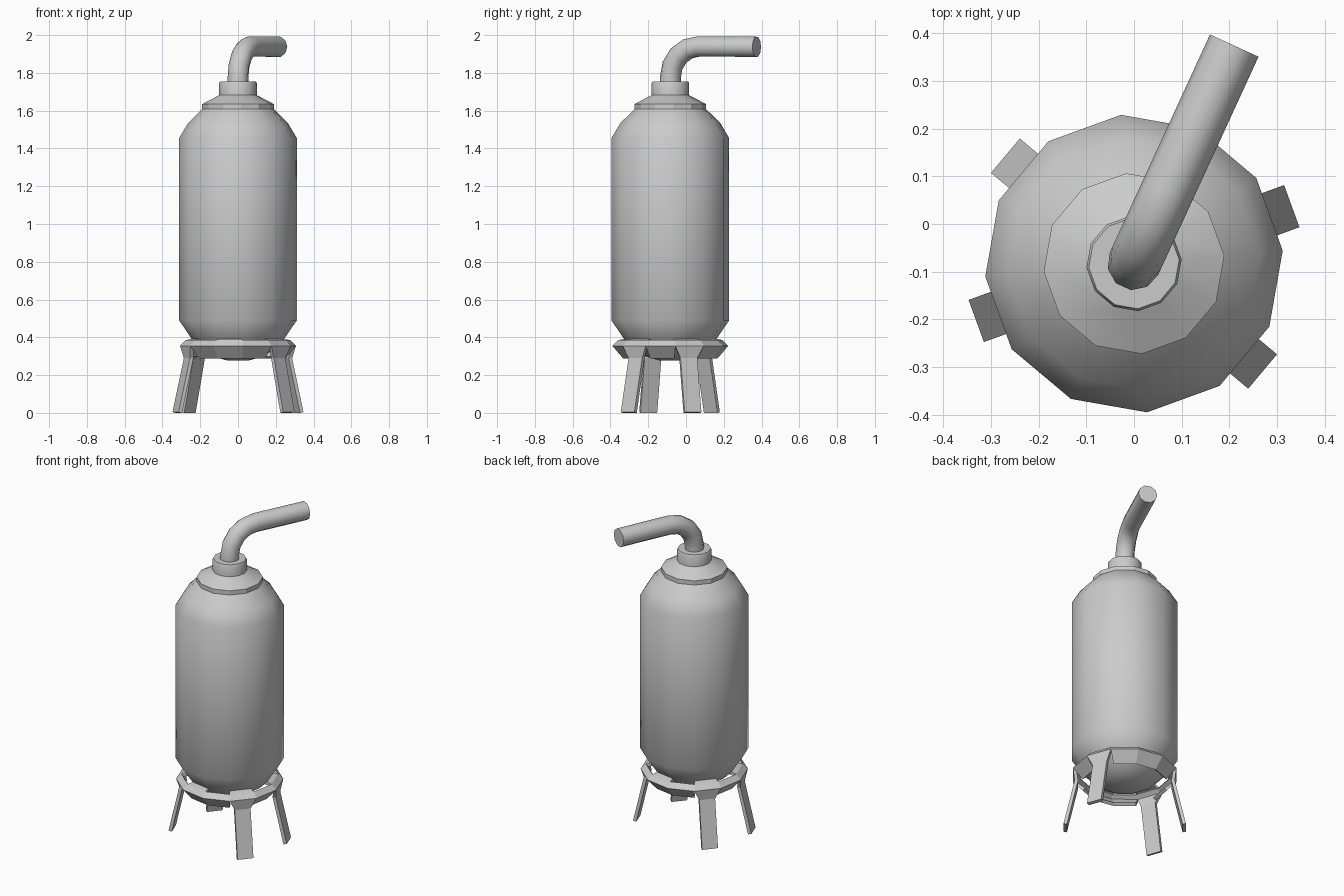
import bpy, bmesh, math
from math import cos, sin, radians
from mathutils import Vector

if "Cube" in bpy.data.objects:
    bpy.data.objects.remove(bpy.data.objects["Cube"])

CY = -0.083          # y of the tank axis
N = 12               # sides of the round parts
OFF = radians(5)     # rotation of the 12 sides


def finish(name, bm, angle=None):
    me = bpy.data.meshes.new(name)
    bm.to_mesh(me)
    bm.free()
    ob = bpy.data.objects.new(name, me)
    bpy.context.collection.objects.link(ob)
    if angle:
        bpy.ops.object.select_all(action='DESELECT')
        ob.select_set(True)
        bpy.context.view_layer.objects.active = ob
        bpy.ops.object.shade_smooth_by_angle(angle=radians(angle))
    return ob


def skin(name, rings, angle):
    """Join equal-length rings of points into a closed tube."""
    bm = bmesh.new()
    loops = [[bm.verts.new(p) for p in r] for r in rings]
    n = len(loops[0])
    for a, b in zip(loops, loops[1:]):
        for i in range(n):
            j = (i + 1) % n
            bm.faces.new((a[i], a[j], b[j], b[i]))
    bm.faces.new(loops[0][::-1])
    bm.faces.new(loops[-1])
    bmesh.ops.recalc_face_normals(bm, faces=bm.faces)
    return finish(name, bm, angle)


def polar(r, a, z):
    return Vector((r * cos(a), CY + r * sin(a), z))


def lathe(name, profile, angle=35):
    return skin(name, [[polar(r, OFF + i * math.tau / N, z) for i in range(N)]
                       for r, z in profile], angle)


# Tank body with domed ends
lathe("tank", [(0.06, 0.278), (0.13, 0.298), (0.195, 0.338), (0.242, 0.385),
               (0.313, 0.49), (0.313, 1.455), (0.265, 1.535), (0.19, 1.608)])
# Stepped lid and pipe collar
lathe("lid", [(0.19, 1.605), (0.19, 1.635), (0.10, 1.682)], 28)
lathe("collar", [(0.10, 1.675), (0.10, 1.745), (0.095, 1.755), (0.05, 1.755)])

# Bent outlet pipe: rises, sweeps a quarter turn, then runs level
heading = Vector((cos(radians(65.3)), sin(radians(65.3)), 0))
side = Vector((heading.y, -heading.x, 0))
BEND, R = 0.165, 0.056
path = [(0, 1.70, 0)]
path += [(BEND - BEND * cos(t), 1.775 + BEND * sin(t), t)
         for t in (radians(22.5 * k) for k in range(5))]
path += [(0.503, 1.938, math.pi / 2)]
rings = []
for s, z, t in path:
    up = Vector((0, 0, 1)) * sin(t) - heading * cos(t)
    c = Vector((0, CY, z)) + heading * s
    rings.append([c + R * (cos(a) * side + sin(a) * up)
                  for a in (math.tau * i / 10 for i in range(10))])
skin("outlet_pipe", rings, 40)

# Stand: angled ring, tabs to the tank on every other side, four legs
bm = bmesh.new()


def at_side(mid, half, r, z):
    """Two points on a side, given apothem r and half width."""
    d = Vector((cos(mid), sin(mid), 0))
    t = Vector((-d.y, d.x, 0))
    c = Vector((0, CY, z)) + d * r
    return c - t * half, c + t * half


def strip(mid, rows):
    pts = [[bm.verts.new(p) for p in at_side(mid, h, r, z)] for r, z, h in rows]
    for lo, hi in zip(pts, pts[1:]):
        bm.faces.new((lo[0], lo[1], hi[1], hi[0]))


def ring_row(r, z):
    return r * cos(math.pi / N), z, r * sin(math.pi / N)


for k in range(N):
    mid = radians(20 + 30 * k)
    rows = [ring_row(0.25, 0.287), ring_row(0.308, 0.355), ring_row(0.278, 0.385)]
    if k in (0, 4, 6, 10):
        rows[0:1] = [(0.352, 0.004, 0.047), (0.288, 0.29, 0.047)]
    if k % 2 == 0:
        rows.append((0.225, 0.395, 0.06))
    strip(mid, rows)
bmesh.ops.remove_doubles(bm, verts=bm.verts, dist=0.0005)
stand = finish("stand_with_legs", bm)
mod = stand.modifiers.new("thickness", 'SOLIDIFY')
mod.thickness = 0.02
mod.offset = -1
